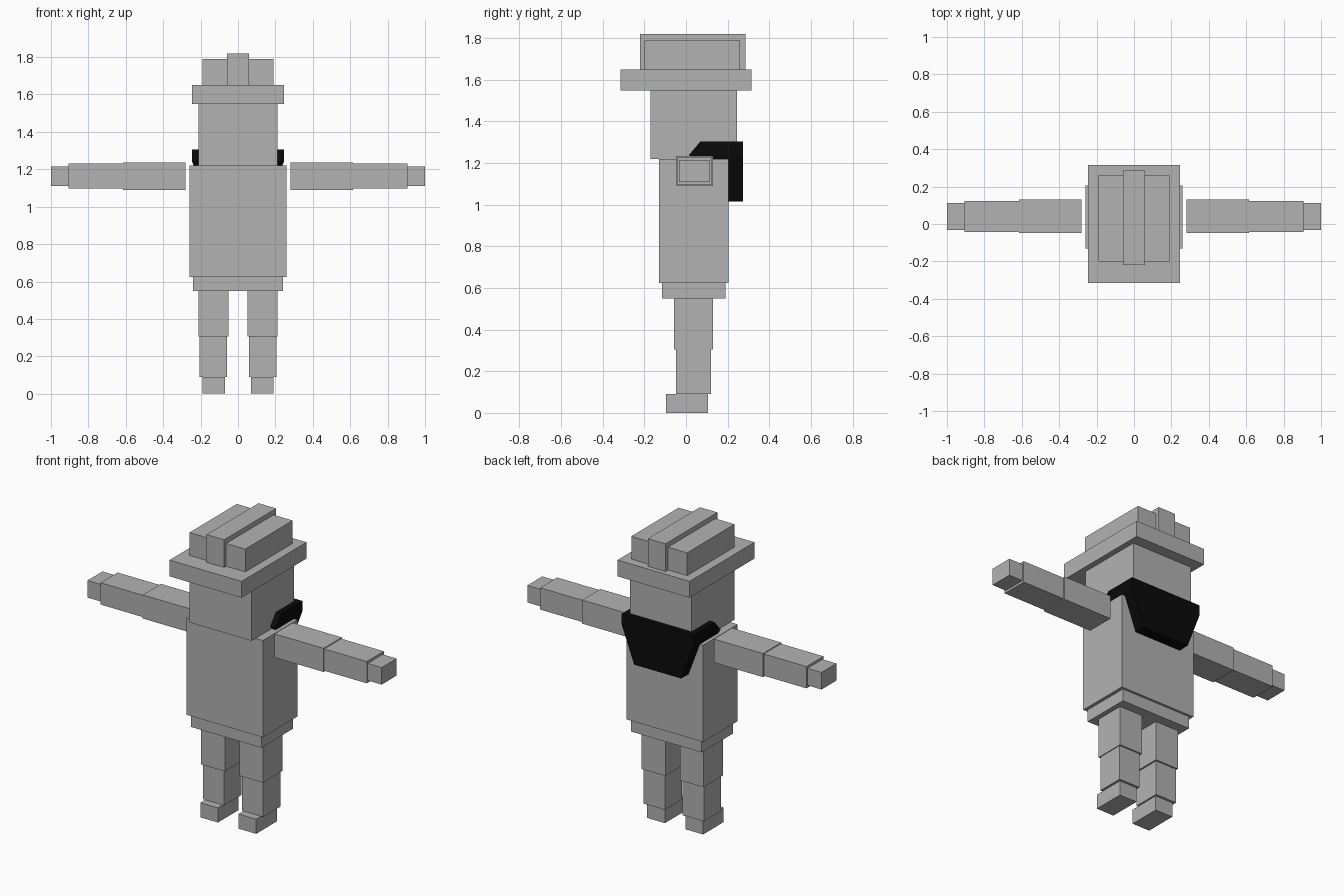
import bpy
import bmesh

cube = bpy.data.objects.get("Cube")
if cube:
    bpy.data.objects.remove(cube, do_unlink=True)


def material(name, rgb):
    m = bpy.data.materials.new(name)
    m.use_nodes = True
    m.diffuse_color = (*rgb, 1)
    m.node_tree.nodes["Principled BSDF"].inputs["Base Color"].default_value = (*rgb, 1)
    return m


GREY = material("light_grey", (0.448, 0.448, 0.448))
BLACK = material("black", (0.003, 0.003, 0.003))


def loft(name, rings, mat):
    """Stack rectangles (z, x0, x1, y0, y1), bottom to top, into a closed solid."""
    bm = bmesh.new()
    loops = []
    for z, x0, x1, y0, y1 in rings:
        loops.append([bm.verts.new((x, y, z)) for x, y in
                      ((x0, y0), (x1, y0), (x1, y1), (x0, y1))])
    for a, b in zip(loops, loops[1:]):
        for i in range(4):
            j = (i + 1) % 4
            bm.faces.new((a[i], a[j], b[j], b[i]))
    bm.faces.new(loops[0][::-1])
    bm.faces.new(loops[-1])
    bmesh.ops.recalc_face_normals(bm, faces=bm.faces)
    mesh = bpy.data.meshes.new(name)
    bm.to_mesh(mesh)
    bm.free()
    mesh.materials.append(mat)
    obj = bpy.data.objects.new(name, mesh)
    bpy.context.collection.objects.link(obj)
    return obj


def box(name, x, y, z):
    return loft(name, [(h, *x, *y) for h in z], GREY)


def pair(name, x, y, z):
    box("left_" + name, x, y, z)
    box("right_" + name, (-x[1], -x[0]), y, z)


# Hat
box("hat_crest", (-0.06, 0.06), (-0.22, 0.285), (1.65, 1.82))
box("hat_crown", (-0.19, 0.19), (-0.20, 0.26), (1.65, 1.79))
box("hat_brim", (-0.245, 0.245), (-0.315, 0.315), (1.55, 1.65))

# Head and body
box("head", (-0.21, 0.21), (-0.17, 0.245), (1.22, 1.55))
box("torso", (-0.26, 0.26), (-0.13, 0.205), (0.625, 1.22))
box("hips", (-0.24, 0.24), (-0.115, 0.19), (0.55, 0.625))

# Arms
pair("upper_arm", (0.28, 0.615), (-0.047, 0.13), (1.09, 1.235))
pair("forearm", (0.615, 0.905), (-0.042, 0.123), (1.096, 1.23))
pair("hand", (0.905, 1.0), (-0.033, 0.112), (1.11, 1.215))

# Legs
pair("thigh", (0.05, 0.21), (-0.057, 0.13), (0.305, 0.55))
pair("shin", (0.06, 0.205), (-0.048, 0.12), (0.09, 0.305))
pair("foot", (0.07, 0.19), (-0.095, 0.105), (0.0, 0.09))

# Neckerchief: collar wings over the shoulders, tapering down the back
loft("neckerchief", [
    (1.015, -0.16, 0.16, 0.15, 0.275),
    (1.24, -0.245, 0.245, 0.015, 0.275),
    (1.305, -0.245, 0.245, 0.07, 0.275),
], BLACK)
